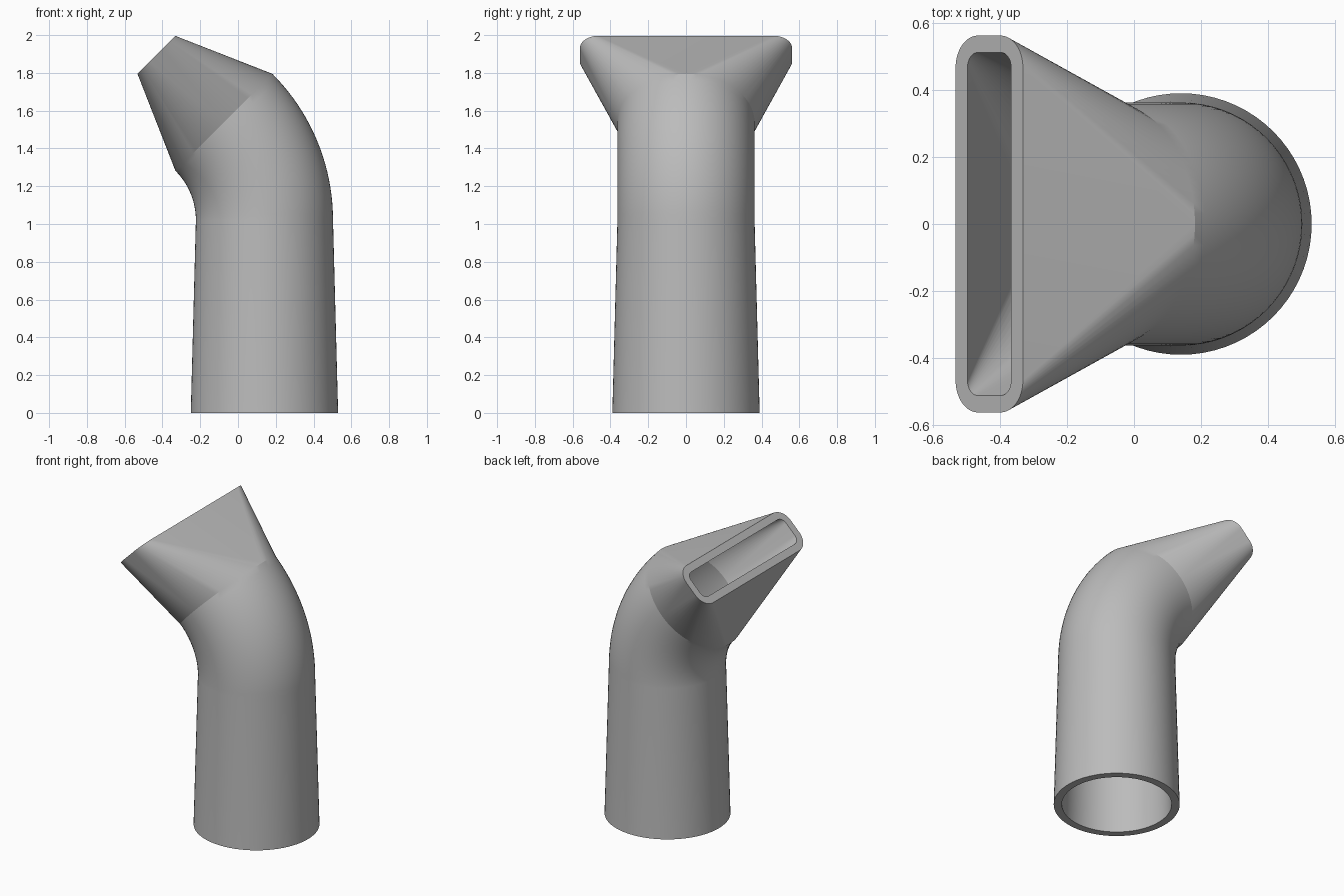
import bpy
import bmesh
from math import sin, cos, pi, radians
from mathutils import Vector

cube = bpy.data.objects.get("Cube")
if cube:
    bpy.data.objects.remove(cube, do_unlink=True)

grey = bpy.data.materials.new("plain_grey")
grey.use_nodes = True
colour = (0.5, 0.5, 0.5, 1)
grey.diffuse_color = colour
grey.node_tree.nodes["Principled BSDF"].inputs["Base Color"].default_value = colour

STEPS = 18                    # segments per quarter turn
WALL = 0.05
TUBE_X, BASE_R, TUBE_R = 0.14, 0.39, 0.363
BEND_Z, BEND_R, BEND = 1.02, 0.733, radians(45)
NOZZLE_LEN = 0.505
SLOT_U, SLOT_V, CORNER = 0.047, 0.467, 0.095


def ring(bm, centre, tilt, radius, half_u=0, half_v=0):
    """Rounded rectangle across the tube axis; a circle when the halves are zero."""
    u, v = Vector((cos(tilt), 0, sin(tilt))), Vector((0, 1, 0))
    verts = []
    for q, (su, sv) in enumerate(((1, 1), (-1, 1), (-1, -1), (1, -1))):
        for i in range(STEPS + 1):
            a = (q + i / STEPS) * pi / 2
            p = u * (su * half_u + radius * cos(a)) + v * (sv * half_v + radius * sin(a))
            verts.append(bm.verts.new(centre + p))
    return verts


def bridge(bm, a, b):
    n = len(a)
    for i in range(n):
        j = (i + 1) % n
        bm.faces.new((a[i], a[j], b[j], b[i]))


def skin(bm, inset):
    """Straight taper, bend and flared nozzle, set in from the outside by inset."""
    rings = [ring(bm, Vector((TUBE_X, 0, 0)), 0, BASE_R - inset)]
    bends = 20
    for i in range(bends + 1):
        t = BEND * i / bends
        c = Vector((TUBE_X - BEND_R * (1 - cos(t)), 0, BEND_Z + BEND_R * sin(t)))
        rings.append(ring(bm, c, t, TUBE_R - inset))
    tip = c + Vector((-sin(BEND), 0, cos(BEND))) * NOZZLE_LEN
    rings.append(ring(bm, tip, BEND, CORNER - inset, SLOT_U, SLOT_V))
    for a, b in zip(rings, rings[1:]):
        bridge(bm, a, b)
    return rings[0], rings[-1]


# Hollow nozzle: outer and inner skins joined by rims at both ends
bm = bmesh.new()
outer_base, outer_tip = skin(bm, 0)
inner_base, inner_tip = skin(bm, WALL)
bridge(bm, outer_base, inner_base)
bridge(bm, outer_tip, inner_tip)
bmesh.ops.remove_doubles(bm, verts=bm.verts[:], dist=0.0001)
bmesh.ops.recalc_face_normals(bm, faces=bm.faces[:])

mesh = bpy.data.meshes.new("nozzle_tube")
bm.to_mesh(mesh)
bm.free()
mesh.materials.append(grey)
tube = bpy.data.objects.new("nozzle_tube", mesh)
bpy.context.collection.objects.link(tube)

bpy.ops.object.select_all(action="DESELECT")
tube.select_set(True)
bpy.context.view_layer.objects.active = tube
bpy.ops.object.shade_smooth_by_angle(angle=radians(15))
